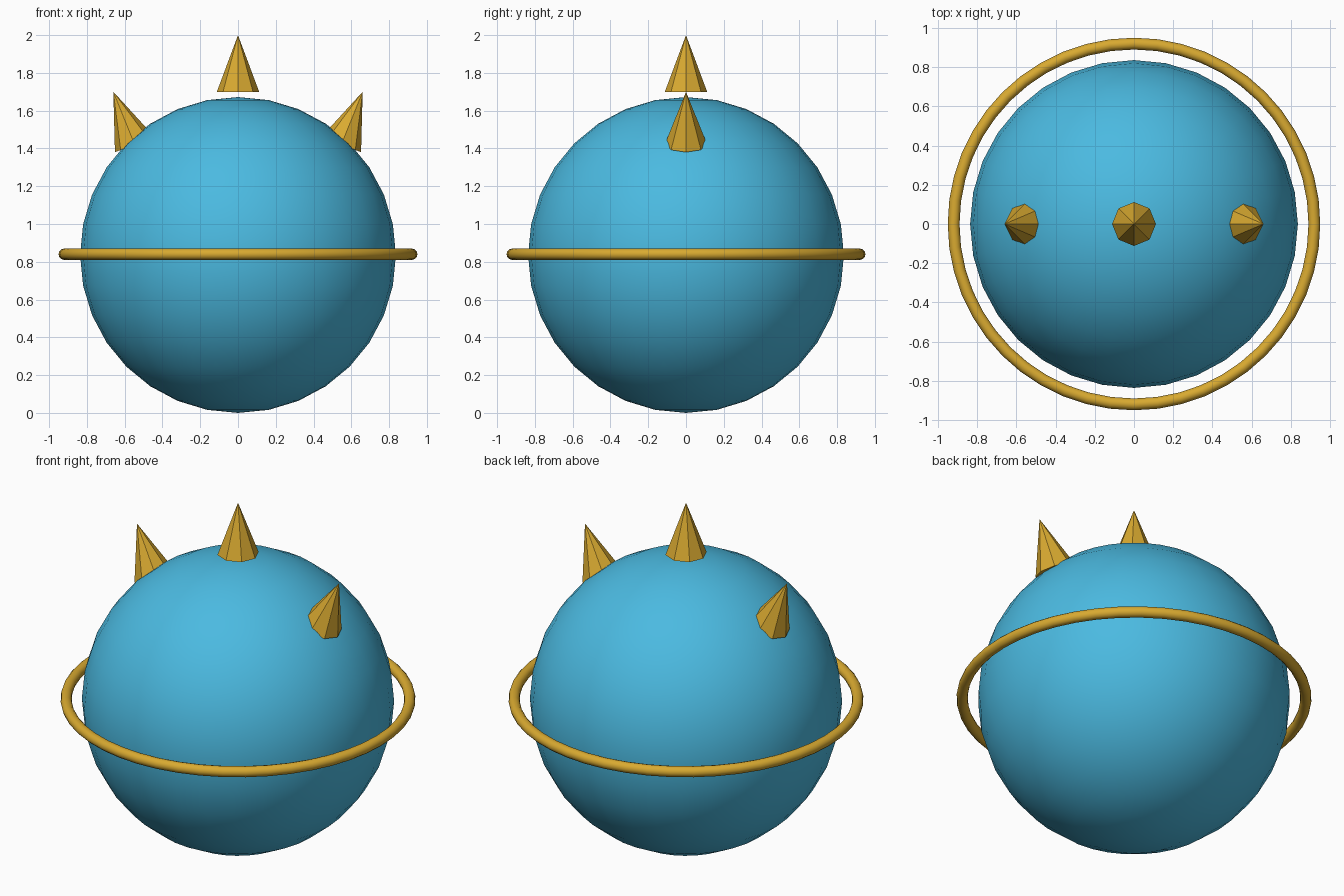
import bpy
import math
from mathutils import Matrix, Vector

cube = bpy.data.objects.get("Cube")
if cube:
    bpy.data.objects.remove(cube, do_unlink=True)

RADIUS = 0.836
SPIKE_HEIGHT = 0.3


def material(name, colour):
    mat = bpy.data.materials.new(name)
    mat.use_nodes = True
    mat.diffuse_color = colour
    shader = next(n for n in mat.node_tree.nodes if n.type == "BSDF_PRINCIPLED")
    shader.inputs["Base Color"].default_value = colour
    return mat


def finish(name, mat, smooth):
    obj = bpy.context.object
    obj.name = name
    obj.data.materials.append(mat)
    if smooth:
        bpy.ops.object.shade_smooth()
    return obj


blue = material("sky blue", (0.07, 0.49, 0.75, 1))
gold = material("gold", (0.69, 0.40, 0.03, 1))

# Round body
bpy.ops.mesh.primitive_uv_sphere_add(
    segments=32, ring_count=16, radius=RADIUS, location=(0, 0, RADIUS))
finish("body", blue, True)

# Ring around the middle
bpy.ops.mesh.primitive_torus_add(
    major_segments=48, minor_segments=12, major_radius=0.92,
    minor_radius=0.03, location=(0, 0, RADIUS + 0.004))
finish("ring", gold, True)


# Eight-sided spike, placed by its tip and leaning sideways
def spike(name, tip, lean):
    turn = Matrix.Rotation(math.radians(lean), 3, "Y")
    centre = Vector(tip) - turn @ Vector((0, 0, SPIKE_HEIGHT / 2))
    bpy.ops.mesh.primitive_cone_add(
        vertices=8, radius1=0.112, radius2=0, depth=SPIKE_HEIGHT,
        location=centre, rotation=turn.to_euler())
    finish(name, gold, False)


spike("top_spike", (0, 0, 2), 0)
for side, sign in (("left", 1), ("right", -1)):
    spike(side + "_spike", (sign * 0.66, 0, 1.7), sign * 22)
